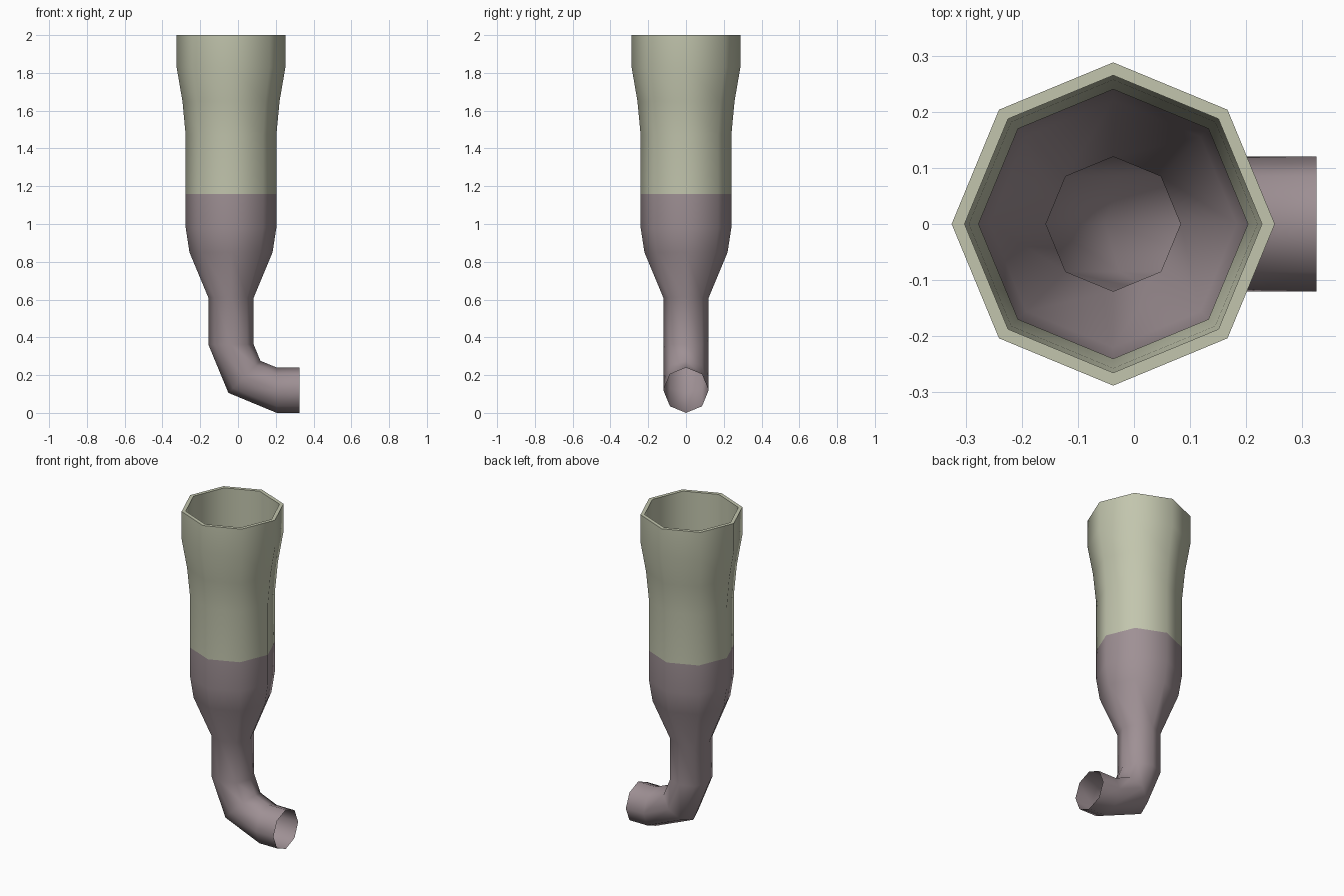
import bpy, math

if "Cube" in bpy.data.objects:
    bpy.data.objects.remove(bpy.data.objects["Cube"])

SIDES = 8
AXIS = -0.037       # x of the vertical axis


def material(name, rgb):
    m = bpy.data.materials.new(name)
    m.diffuse_color = (*rgb, 1)
    m.use_nodes = True
    m.node_tree.nodes["Principled BSDF"].inputs["Base Color"].default_value = m.diffuse_color
    return m


def tube(name, rings, mat):
    """Skin octagonal rings (x, z, radius, bend angle in degrees), open at both ends."""
    verts, faces = [], []
    for x, z, r, bend in rings:
        a = math.radians(bend)
        for j in range(SIDES):
            t = 2 * math.pi * j / SIDES
            u = r * math.cos(t)
            verts.append((x + u * math.cos(a), r * math.sin(t), z + u * math.sin(a)))
    for i in range(len(rings) - 1):
        for j in range(SIDES):
            k = (j + 1) % SIDES
            p, q = i * SIDES, (i + 1) * SIDES
            faces.append((p + j, q + j, q + k, p + k))
    me = bpy.data.meshes.new(name)
    me.from_pydata(verts, [], faces)
    me.materials.append(mat)
    ob = bpy.data.objects.new(name, me)
    bpy.context.collection.objects.link(ob)
    bpy.ops.object.select_all(action='DESELECT')
    ob.select_set(True)
    bpy.context.view_layer.objects.active = ob
    bpy.ops.object.shade_smooth_by_angle(angle=math.radians(60))
    return ob


green = material("pale olive", (0.54, 0.56, 0.42))
mauve = material("dusty mauve", (0.345, 0.28, 0.298))

# Upper sleeve: inner lip, flat rim, flared outer wall
sleeve = [(1.71, 0.265), (2.0, 0.265), (2.0, 0.288), (1.83, 0.288),
          (1.65, 0.257), (1.47, 0.24), (1.16, 0.24)]
tube("upper_sleeve", [(AXIS, z, r, 0) for z, r in sleeve], green)

# Lower pipe: reducer, then a two-segment elbow to the side outlet
reducer = [(1.16, 0.24), (0.98, 0.24), (0.85, 0.22), (0.61, 0.12)]
rings = [(AXIS, z, r, 0) for z, r in reducer]
BEND, PIPE = 0.242, 0.12
for deg in (0, 45, 90):
    a = math.radians(deg)
    rings.append((AXIS + BEND * (1 - math.cos(a)), 0.362 - BEND * math.sin(a), PIPE, deg))
rings.append((0.325, 0.12, PIPE, 90))
tube("lower_pipe", rings, mauve)
